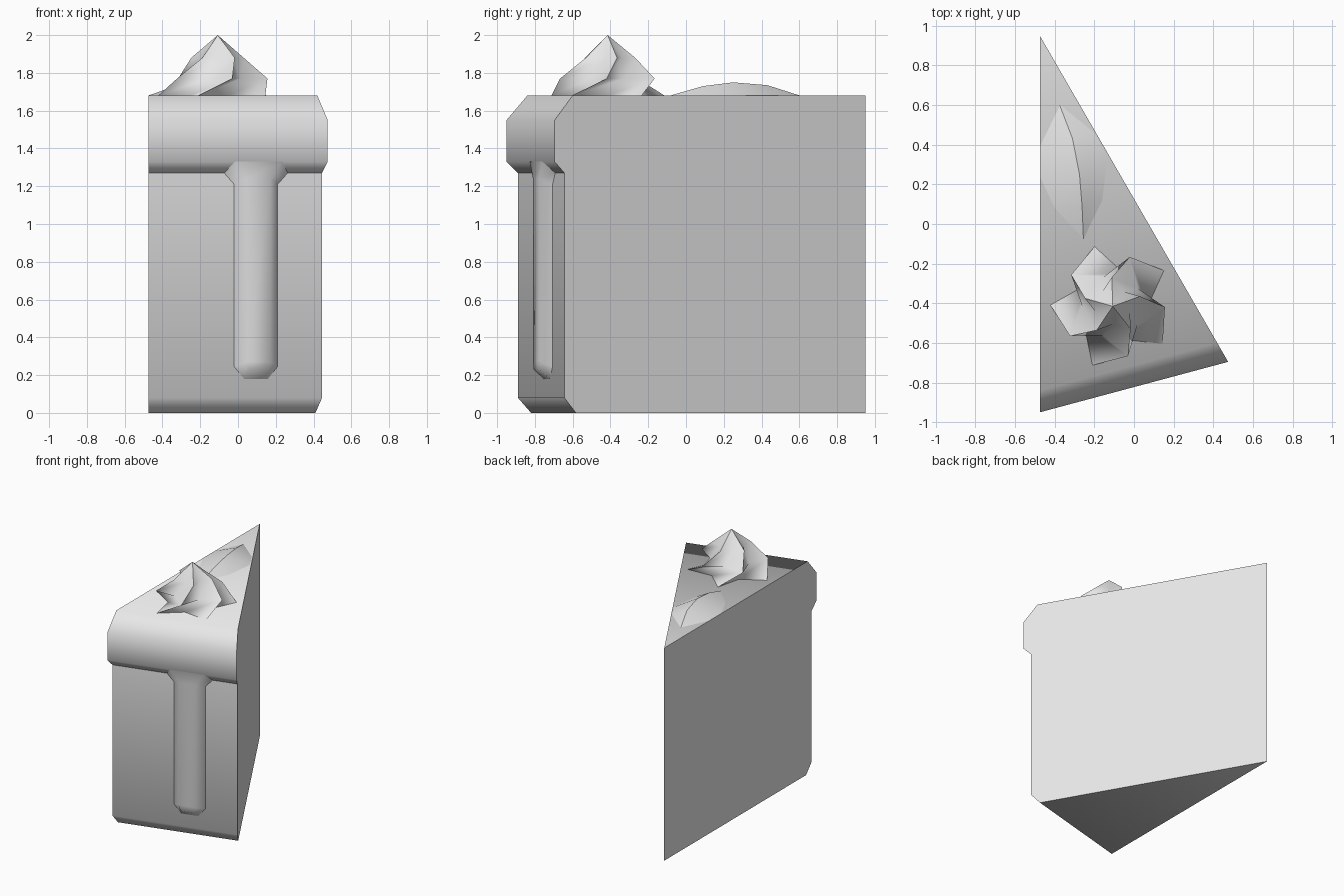
import bpy
from math import sin, cos, radians
from mathutils import Vector

cube = bpy.data.objects.get("Cube")
if cube:
    bpy.data.objects.remove(cube)

grey = bpy.data.materials.new("plain_grey")
grey.use_nodes = True
grey.diffuse_color = (0.8, 0.8, 0.8, 1)
grey.node_tree.nodes["Principled BSDF"].inputs["Base Color"].default_value = (0.8, 0.8, 0.8, 1)

TIP = Vector((-0.475, 0.95, 0))
SLICE = radians(30)
TOP = 1.68


def make(name, verts, faces, angle=60, ridges=()):
    """Smooth shaded mesh, sharp above an angle or along the given ridges."""
    mesh = bpy.data.meshes.new(name)
    mesh.from_pydata(verts, [], faces)
    mesh.materials.append(grey)
    mesh.shade_smooth()
    mesh.set_sharp_from_angle(angle=radians(angle))
    for edge in mesh.edges:
        if tuple(sorted(edge.vertices)) in ridges:
            edge.use_edge_sharp = True
    obj = bpy.data.objects.new(name, mesh)
    bpy.context.collection.objects.link(obj)
    return obj


def wedge(name, profile):
    """Sweep a (radius, height) profile between the two cut sides of the slice."""
    n = len(profile)
    verts = []
    for a in (0, SLICE):
        verts += [TIP + Vector((r * sin(a), -r * cos(a), z)) for r, z in profile]
    low, high = 2 * n, 2 * n + 1
    verts += [TIP + Vector((0, 0, profile[0][1])), TIP + Vector((0, 0, profile[-1][1]))]
    faces = [(i, i + n, i + n + 1, i + 1) for i in range(n - 1)]
    faces.append((low, *range(n), high))
    faces.append((high, *reversed(range(n, 2 * n)), low))
    faces += [(low, n, 0), (high, n - 1, 2 * n - 1)]
    return make(name, verts, faces)


def strip(rows, cols):
    """Quads joining neighbouring rows of points."""
    return [(r * cols + c, r * cols + c + 1, (r + 1) * cols + c + 1, (r + 1) * cols + c)
            for r in range(rows - 1) for c in range(cols - 1)]


# Cake and overhanging icing
wedge("cake_body", [(1.77, 0), (1.84, 0.08), (1.84, 1.27)])
wedge("icing", [(1.84, 1.27), (1.90, 1.33), (1.90, 1.55), (1.79, TOP)])

# Icing drip on the front: base height, base half width, front height, front half width
along = Vector((cos(SLICE / 2), sin(SLICE / 2), 0))
out = Vector((sin(SLICE / 2), -cos(SLICE / 2), 0))
centre = TIP + Vector((0, -1.84, 0)) + along * 0.59
drip = []
for zb, wb, zf, wf in [(0.18, 0.065, 0.23, 0.05), (0.245, 0.119, 0.27, 0.065),
                       (1.21, 0.119, 1.24, 0.065), (1.27, 0.174, 1.33, 0.13)]:
    for s, d, z in [(-wb, 0, zb), (-wf, 0.058, zf), (wf, 0.058, zf), (wb, 0, zb)]:
        drip.append(centre + along * s + out * d + Vector((0, 0, z)))
make("icing_drip", drip, strip(4, 4) + [(3, 2, 1, 0)])

# Twisted five-pointed cream swirl: ridge radius, valley radius, twist, height
swirl, faces, ridges = [], [], set()
layers = [(0.315, 0.175, 0, TOP), (0.263, 0.155, 36, 1.77), (0.146, 0.09, 57, 1.88)]
for ridge, valley, twist, z in layers:
    for i in range(10):
        a = radians(179 + twist + 36 * i)
        r = valley if i % 2 else ridge
        swirl.append((-0.107 + r * cos(a), -0.415 + r * sin(a), z))
swirl.append((-0.107, -0.415, 2.0))
for i in range(10):
    j = (i + 1) % 10
    for k in (0, 10):
        faces.append((k + i, k + j, k + j + 10, k + i + 10))
    faces.append((20 + i, 20 + j, 30))
    if i % 2 == 0:
        ridges |= {(i, i + 10), (i + 10, i + 20), (i + 20, 30)}
make("cream_swirl", swirl, faces, 180, ridges)

# Low curved cream leaf with a central ridge: left x, y, ridge x, y, z, right x, y
leaf = []
for lx, ly, mx, my, mz, rx, ry in [(-0.378, 0.59, -0.375, 0.60, 1.681, -0.372, 0.60),
                                   (-0.475, 0.39, -0.31, 0.43, 1.735, -0.20, 0.46),
                                   (-0.475, 0.24, -0.275, 0.25, 1.75, -0.135, 0.34),
                                   (-0.40, 0.08, -0.262, 0.09, 1.73, -0.16, 0.12),
                                   (-0.258, -0.07, -0.255, -0.08, 1.681, -0.252, -0.07)]:
    leaf += [(lx, ly, TOP), (mx, my, mz), (rx, ry, TOP)]
make("cream_leaf", leaf, [f[::-1] for f in strip(5, 3)], 180,
     {(3 * r + 1, 3 * r + 4) for r in range(4)})
